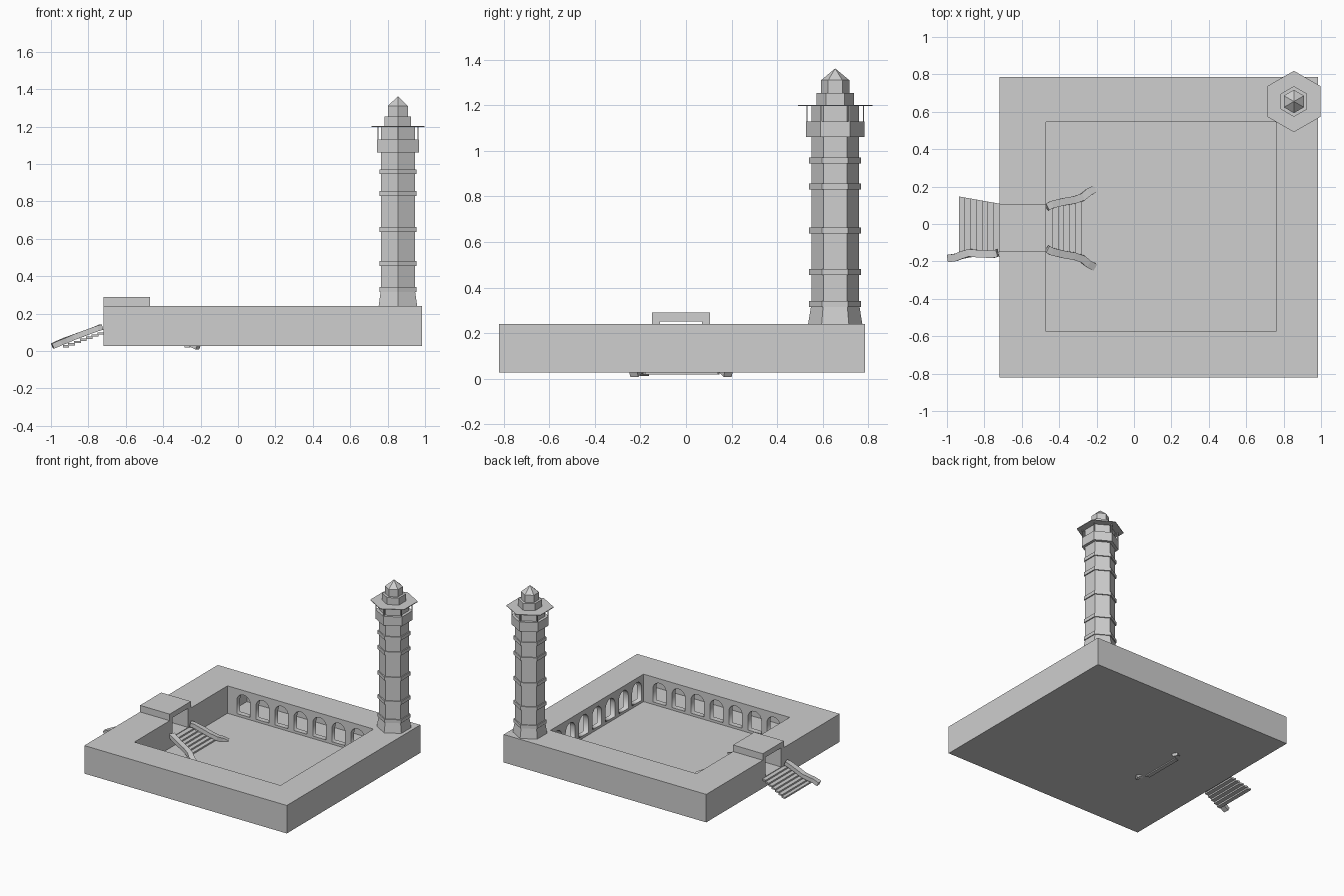
import bpy, bmesh, math
from mathutils import Matrix, Vector

if "Cube" in bpy.data.objects:
    bpy.data.objects.remove(bpy.data.objects["Cube"])

stone = bpy.data.materials.new("pale_stone")
stone.diffuse_color = (0.62, 0.62, 0.62, 1)
stone.use_nodes = True
stone.node_tree.nodes["Principled BSDF"].inputs["Base Color"].default_value = stone.diffuse_color

def finish(name, bm):
    bmesh.ops.recalc_face_normals(bm, faces=bm.faces)
    me = bpy.data.meshes.new(name)
    bm.to_mesh(me)
    bm.free()
    me.materials.append(stone)
    ob = bpy.data.objects.new(name, me)
    bpy.context.collection.objects.link(ob)
    return ob

def add_box(bm, x0, x1, y0, y1, z0, z1):
    m = Matrix.Translation(((x0 + x1) / 2, (y0 + y1) / 2, (z0 + z1) / 2)) @ \
        Matrix.Diagonal((x1 - x0, y1 - y0, z1 - z0, 1))
    bmesh.ops.create_cube(bm, size=1, matrix=m)

def boxes(name, *specs):
    bm = bmesh.new()
    for s in specs:
        add_box(bm, *s)
    return finish(name, bm)

# Overall limits of the building and its courtyard
X0, X1, Y0, Y1 = -0.72, 0.985, -0.82, 0.785
CX0, CX1, CY0, CY1 = -0.47, 0.76, -0.575, 0.545
ZB, ZT, T = 0.027, 0.24, 0.008

# Floor, outer walls and gallery roof
boxes("floor", (X0, X1, Y0, Y1, ZB, 0.031))
boxes("outer_walls",
      (CX0, X1, Y0, Y0 + T, 0.031, ZT - T),
      (CX0, X1, Y1 - T, Y1, 0.031, ZT - T),
      (X1 - T, X1, Y0 + T, Y1 - T, 0.031, ZT - T))
boxes("gallery_roof",
      (CX0, X1, Y0, CY0, ZT - T, ZT),
      (CX0, X1, CY1, Y1, ZT - T, ZT),
      (CX1, X1, CY0, CY1, ZT - T, ZT))

# Entrance wing with a passage through the gatehouse
GY0, GY1, PY0, PY1, PZ0, PZ1 = -0.15, 0.105, -0.115, 0.07, 0.105, 0.25
boxes("entrance_wing", (X0, CX0, Y0, GY0, 0.031, ZT), (X0, CX0, GY1, Y1, 0.031, ZT))
boxes("gatehouse",
      (X0, CX0, GY0, PY0, 0.031, 0.29), (X0, CX0, PY1, GY1, 0.031, 0.29),
      (X0, CX0, PY0, PY1, 0.031, PZ0), (X0, CX0, PY0, PY1, PZ1, 0.29))

# Arcade walls: filled outline with arched holes, given thickness
def arcade(name, length, loc, turn, thick=0.04):
    cu = bpy.data.curves.new(name, 'CURVE')
    cu.dimensions, cu.fill_mode, cu.extrude = '2D', 'BOTH', thick / 2

    def loop(pts):
        sp = cu.splines.new('POLY')
        sp.points.add(len(pts) - 1)
        for p, (x, y) in zip(sp.points, pts):
            p.co = (x, y, 0, 1)
        sp.use_cyclic_u = True

    h = length / 2
    loop([(-h, 0.031), (h, 0.031), (h, ZT - T), (-h, ZT - T)])
    r, spring = 0.056, 0.15
    for i in range(7):
        c = (i - 3) * 0.16
        arc = [(c + r * math.cos(math.pi * k / 10), spring + r * math.sin(math.pi * k / 10))
               for k in range(11)]
        loop([(c - r, 0.05), (c + r, 0.05)] + arc)
    ob = bpy.data.objects.new(name, cu)
    cu.materials.append(stone)
    bpy.context.collection.objects.link(ob)
    ob.rotation_euler = (math.pi / 2, 0, turn)
    ob.location = loc
    bpy.ops.object.select_all(action='DESELECT')
    ob.select_set(True)
    bpy.context.view_layer.objects.active = ob
    bpy.ops.object.convert(target='MESH')

mx, my = (CX0 + CX1) / 2, (CY0 + CY1) / 2
arcade("back_arcade", CX1 - CX0, (mx, CY1 + 0.02, 0), 0)
arcade("front_arcade", CX1 - CX0, (mx, CY0 - 0.02, 0), 0)
arcade("right_arcade", CY1 - CY0, (CX1 + 0.02, my, 0), math.pi / 2)

# Stairs: overlapping thin treads that widen downwards
def stairs(name, x_top, x_low, top, low):
    bm = bmesh.new()
    n = 7
    for i in range(n):
        def edge(t):
            x = x_top + (x_low - x_top) * t
            return [(x, top[k] + (low[k] - top[k]) * t) for k in (0, 1)]
        a, b = edge(i / n), edge((i + 1.15) / n if i < n - 1 else 1)
        z = 0.1 - i * 0.0115
        vs = [[bm.verts.new((x, y, zz)) for x, y in (a[0], a[1], b[1], b[0])]
              for zz in (z - 0.012, z)]
        bm.faces.new(vs[0])
        bm.faces.new(vs[1])
        for k in range(4):
            j = (k + 1) % 4
            bm.faces.new((vs[0][k], vs[0][j], vs[1][j], vs[1][k]))
    finish(name, bm)

stairs("outer_stairs", -0.715, -0.935, (-0.15, 0.108), (-0.19, 0.147))
stairs("inner_stairs", -0.47, -0.255, (-0.125, 0.085), (-0.18, 0.14))

# Handrails: flat band swept along a flaring path
def rail(name, path, width=0.04, depth=0.03):
    bm = bmesh.new()
    pts = [Vector(p) for p in path]
    rings = []
    for i, p in enumerate(pts):
        d = pts[min(i + 1, len(pts) - 1)] - pts[max(i - 1, 0)]
        side = Vector((-d.y, d.x, 0)).normalized() * width / 2
        up = d.cross(side).normalized() * depth / 2
        rings.append([bm.verts.new(p + side * a + up * b)
                      for a, b in ((-1, -1), (1, -1), (1, 1), (-1, 1))])
    for a, b in zip(rings, rings[1:]):
        for k in range(4):
            j = (k + 1) % 4
            bm.faces.new((a[k], a[j], b[j], b[k]))
    bm.faces.new(rings[0])
    bm.faces.new(rings[-1])
    finish(name, bm)

rail("outer_handrail", [(-0.73, -0.155, 0.128), (-0.75, -0.161, 0.121), (-0.82, -0.16, 0.095),
                        (-0.88, -0.154, 0.073), (-0.92, -0.165, 0.057), (-0.95, -0.178, 0.045),
                        (-0.992, -0.184, 0.026)])
flare = [(-0.465, 0.112, 0.127), (-0.44, 0.125, 0.119), (-0.38, 0.14, 0.095),
         (-0.32, 0.15, 0.071), (-0.275, 0.165, 0.052), (-0.245, 0.19, 0.039), (-0.212, 0.208, 0.022)]
for name, s in (("inner_handrail_back", 1), ("inner_handrail_front", -1)):
    rail(name, [(x, -0.022 + s * (y - 0.0), z) for x, y, z in flare])

# Hexagonal tower parts, corners pointing along y
TX, TY = 0.855, 0.655

def hexa(name, *sections):
    bm = bmesh.new()
    for z0, z1, r0, r1 in sections:
        m = Matrix.Translation((TX, TY, (z0 + z1) / 2)) @ Matrix.Rotation(math.pi / 2, 4, 'Z')
        # cone vertices begin on an axis; choose the turn that puts corners on y
        res = bmesh.ops.create_cone(bm, cap_ends=True, segments=6, radius1=r0, radius2=r1,
                                    depth=z1 - z0, matrix=m)
        reach = max(v.co.y - TY for v in res['verts'])
        if reach < 0.95 * max(r0, r1):
            bmesh.ops.rotate(bm, verts=res['verts'], cent=(TX, TY, 0),
                             matrix=Matrix.Rotation(math.pi / 6, 3, 'Z'))
    bmesh.ops.remove_doubles(bm, verts=bm.verts, dist=1e-5)
    return finish(name, bm)

hexa("tower_base", (ZT, 0.32, 0.119, 0.106))
hexa("tower_shaft", (0.32, 1.2, 0.105, 0.105))
hexa("tower_rings", *[(z, z + 0.026, 0.114, 0.114) for z in (0.315, 0.455, 0.637, 0.83, 0.945)])
hexa("balcony", (1.06, 1.13, 0.129, 0.129))
hexa("eave", (1.197, 1.202, 0.164, 0.164))
hexa("lantern_lower", (1.202, 1.255, 0.082, 0.082))
hexa("lantern_upper", (1.255, 1.31, 0.062, 0.062))
hexa("spire", (1.31, 1.362, 0.062, 0))

# Thin posts between balcony and eave
posts = []
for k in range(6):
    a = math.pi / 2 + k * math.pi / 3
    px, py = TX + 0.124 * math.cos(a), TY + 0.124 * math.sin(a)
    posts.append((px - 0.003, px + 0.003, py - 0.003, py + 0.003, 1.13, 1.197))
boxes("balcony_posts", *posts)
